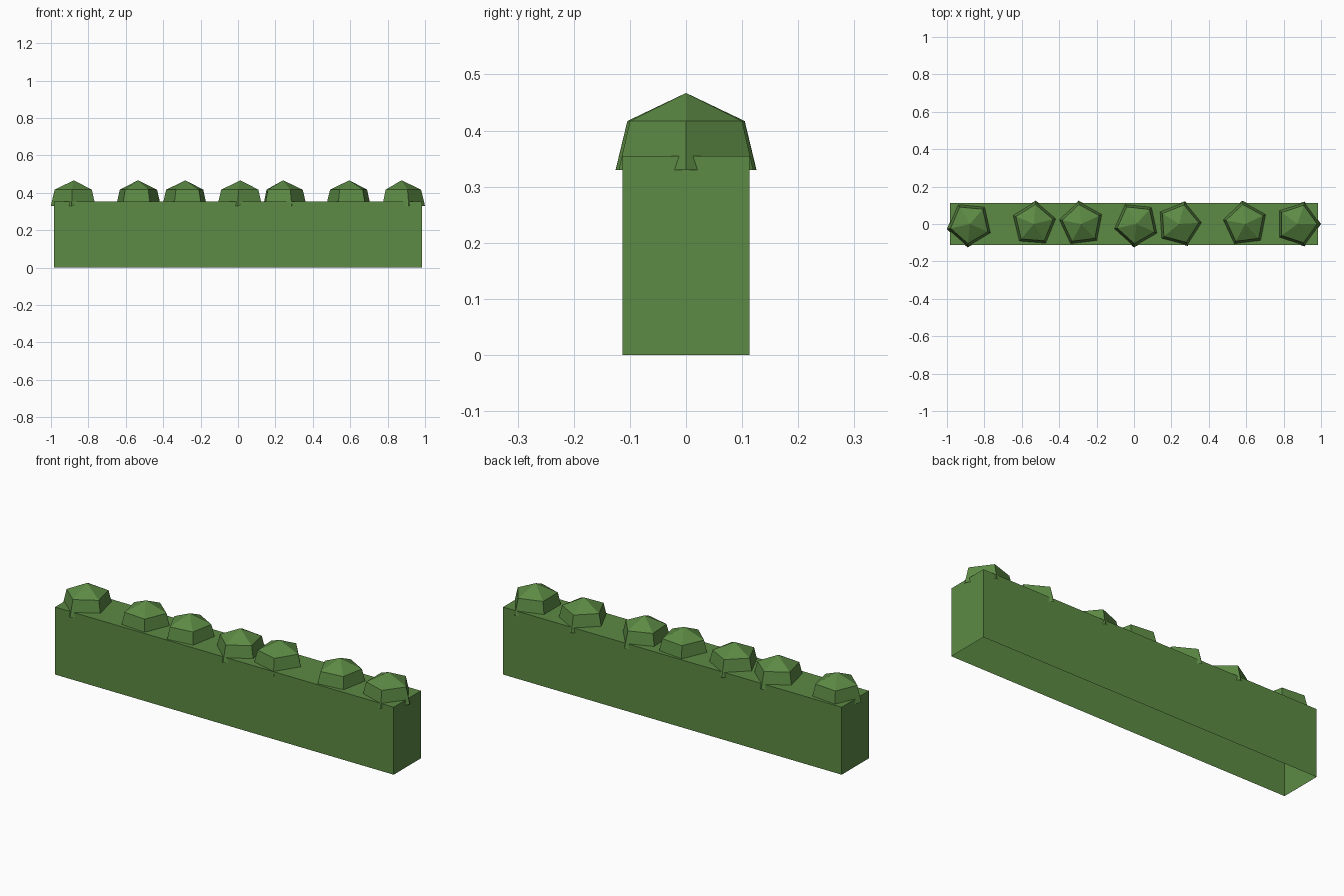
import bpy, bmesh, math

if "Cube" in bpy.data.objects:
    bpy.data.objects.remove(bpy.data.objects["Cube"])

green = bpy.data.materials.new("leaf green")
green.diffuse_color = (0.107, 0.254, 0.058, 1)
green.use_nodes = True
green.node_tree.nodes["Principled BSDF"].inputs["Base Color"].default_value = green.diffuse_color


def finish(name, bm):
    bmesh.ops.recalc_face_normals(bm, faces=bm.faces)
    mesh = bpy.data.meshes.new(name)
    bm.to_mesh(mesh)
    bm.free()
    mesh.materials.append(green)
    obj = bpy.data.objects.new(name, mesh)
    bpy.context.collection.objects.link(obj)
    return obj


# Hedge body: a long box, open underneath
HALF_X, HALF_Y, HEIGHT = 0.985, 0.113, 0.355
bm = bmesh.new()
low, high = [[bm.verts.new((sx * HALF_X, sy * HALF_Y, z))
              for sx, sy in ((-1, -1), (1, -1), (1, 1), (-1, 1))]
             for z in (0, HEIGHT)]
for i in range(4):
    j = (i + 1) % 4
    bm.faces.new((low[i], low[j], high[j], high[i]))
bm.faces.new(high)
finish("hedge_body", bm)


# Leafy tuft: five-sided dome with a flared skirt, open underneath
def tuft(name, x, degrees):
    bm = bmesh.new()
    rings = []
    for radius, z in ((0.126, 0.33), (0.105, 0.417)):
        rings.append([bm.verts.new((x + radius * math.cos(a), radius * math.sin(a), z))
                      for a in (math.radians(degrees + 72 * k) for k in range(5))])
    tip = bm.verts.new((x, 0, 0.467))
    skirt, crown = rings
    for i in range(5):
        j = (i + 1) % 5
        bm.faces.new((skirt[i], skirt[j], crown[j], crown[i]))
        bm.faces.new((crown[i], crown[j], tip))
    finish(name, bm)


# Tufts along the top: position and turn of one corner
spots = ((-0.878, 264.8), (-0.535, 85.5), (-0.281, 97), (0.013, 264),
         (0.241, 3.5), (0.595, 97), (0.874, 0))
for n, (x, turn) in enumerate(spots, 1):
    tuft(f"tuft_{n}", x, turn)
